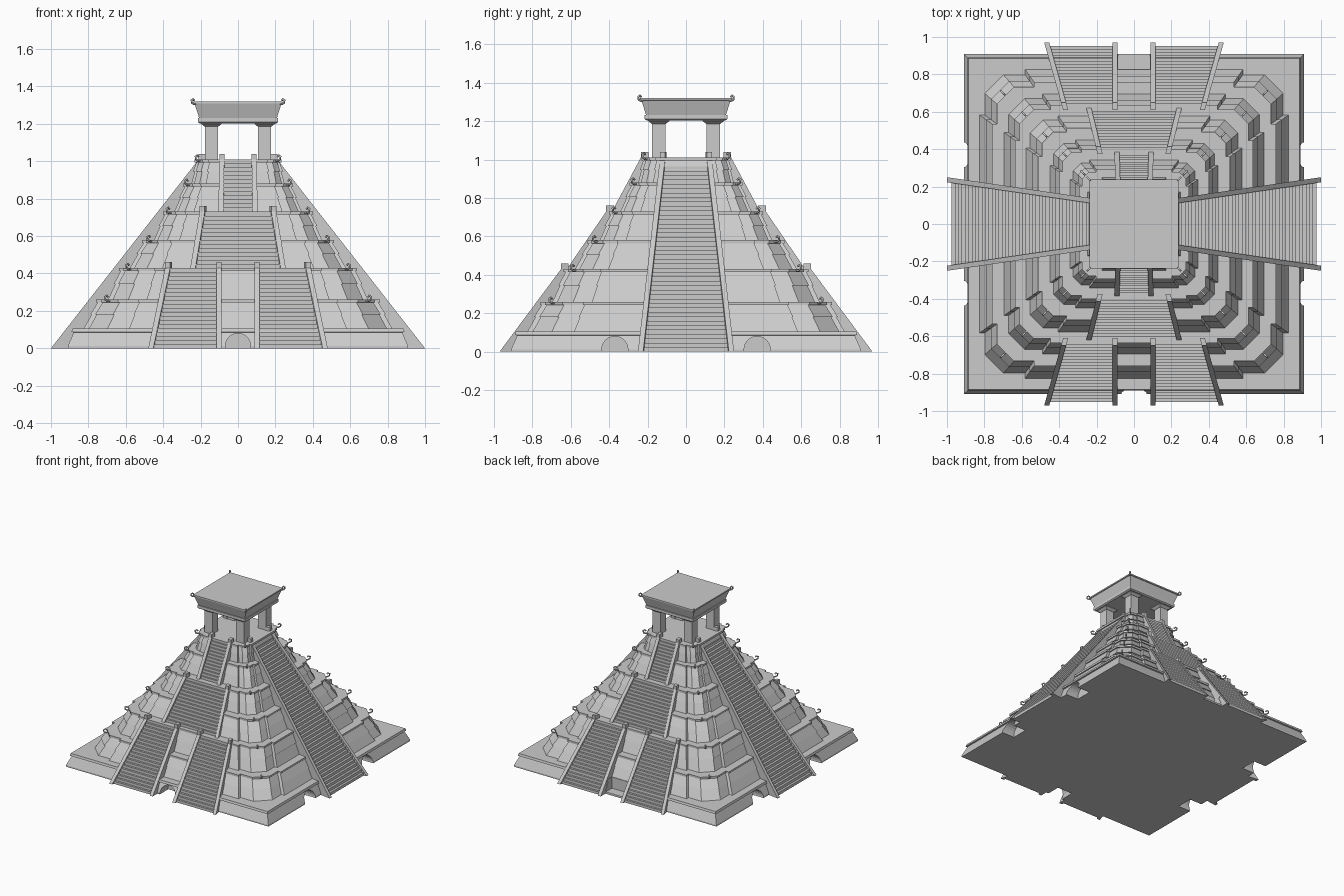
import bpy, bmesh, math
from mathutils import Matrix, Vector

if "Cube" in bpy.data.objects:
    bpy.data.objects.remove(bpy.data.objects["Cube"])


def finish(name, bm):
    bmesh.ops.recalc_face_normals(bm, faces=bm.faces)
    me = bpy.data.meshes.new(name)
    bm.to_mesh(me)
    bm.free()
    ob = bpy.data.objects.new(name, me)
    bpy.context.collection.objects.link(ob)
    return ob


def loft(name, rings):
    bm = bmesh.new()
    vs = [[bm.verts.new(p) for p in r] for r in rings]
    for a, b in zip(vs, vs[1:]):
        for i in range(len(a)):
            j = (i + 1) % len(a)
            bm.faces.new((a[i], a[j], b[j], b[i]))
    bm.faces.new(vs[0][::-1])
    bm.faces.new(vs[-1])
    return finish(name, bm)


def square(r, z, x=0, y=0):
    return [(x + a * r, y + b * r, z) for a, b in ((1, -1), (1, 1), (-1, 1), (-1, -1))]


def plan(r, z):
    # stepped square with chamfered corners and projecting centre walls
    s, c, p = .73 * r, .125 * r, .008 + .025 * r
    q = [(r + p, -s), (r + p, s), (r, s), (r, r - c), (r - c, r), (s, r)]
    out = []
    for k in range(4):
        m = Matrix.Rotation(k * math.pi / 2, 3, 'Z')
        out += [m @ Vector((x, y, z)) for x, y in q]
    return out


def slab(name, prof, d0, d1, left, right, turn):
    # side profile (distance, height) given a width that tapers with distance
    m = Matrix.Rotation(turn, 3, 'Z')

    def ring(edge):
        pts = []
        for d, z in prof:
            t = (d0 - d) / (d0 - d1)
            pts.append(m @ Vector((edge[0] + (edge[1] - edge[0]) * t, -d, z)))
        return pts
    return loft(name, [ring(left), ring(right)])


def stair(name, d0, d1, z0, z1, left, right, n, turn, inset=.018, w=.027):
    a, b = d0 - inset, d1 - inset
    run, rise = (a - b) / n, (z1 - z0) / n
    prof = []
    for i in range(n):
        prof += [(a - i * run, z0 + i * rise), (a - i * run, z0 + (i + 1) * rise)]
    back = d1 - .05
    prof += [(back, z1), (back, z0)]
    slab(name + "_steps", prof, d0, d1, left, right, turn)
    rail = [(d0, z0), (d1, z1), (d1, z1 + .03), (d1 - .04, z1 + .03), (d1 - .04, z0)]
    slab(name + "_left_rail", rail, d0, d1, left, [v + w for v in left], turn)
    slab(name + "_right_rail", rail, d0, d1, [v - w for v in right], right, turn)


def hook(name, r, z, k, size=.03):
    # curled ornament pointing out along a diagonal
    cu = bpy.data.curves.new(name, 'CURVE')
    cu.dimensions = '3D'
    cu.bevel_depth = .0055
    cu.bevel_resolution = 1
    cu.use_fill_caps = True
    path = [(-.8, -.2), (.4, -.3), (1.1, 0), (1.2, .6), (.7, .85), (.35, .55)]
    sp = cu.splines.new('POLY')
    sp.points.add(len(path) - 1)
    ang = math.pi / 4 + k * math.pi / 2
    for p, (u, v) in zip(sp.points, path):
        d = r * math.sqrt(2) + u * size
        p.co = (d * math.cos(ang), d * math.sin(ang), z + v * size, 1)
    bpy.context.collection.objects.link(bpy.data.objects.new(name, cu))


# base platform with battered walls and a cornice
base = loft("base_platform", [square(.91, 0), square(.91, .012), square(.878, .085),
                              square(.89, .087), square(.885, .105)])

# arched recesses (front and both sides) and the open bay at the back
cutters = []
for x, y, side in ((0, -.9, 0), (.9, .37, 1), (.9, -.37, 1), (-.9, .37, 1), (-.9, -.37, 1)):
    rot = (0, math.pi / 2, 0) if side else (math.pi / 2, 0, 0)
    bpy.ops.mesh.primitive_cylinder_add(vertices=24, radius=.068, depth=.2,
                                        location=(x, y, .012), rotation=rot)
    cutters.append(bpy.context.object)
bpy.ops.mesh.primitive_cube_add(size=1, location=(0, .92, .11))
bpy.context.object.scale = (.17, .18, .19)
cutters.append(bpy.context.object)
for c in cutters:
    c.hide_render = True
    mod = base.modifiers.new("cut", 'BOOLEAN')
    mod.operation = 'DIFFERENCE'
    mod.solver = 'EXACT'
    mod.object = c
    bpy.context.view_layer.objects.active = base
    bpy.ops.object.modifier_apply(modifier=mod.name)
for c in cutters:
    bpy.data.objects.remove(c)

# six stepped tiers
levels = [.10, .26, .43, .58, .73, .88, 1.01]
radii = [(.80, .72), (.67, .60), (.555, .48), (.43, .37), (.325, .265), (.235, .205)]
for i, (r0, r1) in enumerate(radii):
    z0, z1 = levels[i], levels[i + 1]
    zm, rm = z0 + .5 * (z1 - z0), r0 + .55 * (r1 - r0)
    loft(f"tier_{i + 1}", [plan(r0, z0 - .01), plan(r0, z0), plan(rm, zm), plan(rm + .008, zm),
                           plan(r1 + .004, z1 - .016), plan(r1 + .013, z1 - .016),
                           plan(r1 + .013, z1)])
    for k in range(4):
        hook(f"tier_{i + 1}_hook_{k}", r1 * .94 + .012, z1, k, .026)

# long side stairs
for nm, turn in (("right_side", math.pi / 2), ("left_side", -math.pi / 2)):
    stair(nm + "_stair", 1.0, .21, 0, 1.01, (-.25, -.135), (.25, .135), 44, turn, .025)

# front and back stair flights
for nm, turn in (("front", 0), ("back", math.pi)):
    stair(nm + "_lower_stair_a", .97, .65, 0, .43, (-.48, -.39), (-.088, -.088), 20, turn)
    stair(nm + "_lower_stair_b", .97, .65, 0, .43, (.088, .088), (.48, .39), 20, turn)
    stair(nm + "_middle_stair", .62, .415, .43, .73, (-.255, -.205), (.255, .205), 14, turn)
    stair(nm + "_upper_stair", .385, .235, .73, 1.01, (-.105, -.1), (.105, .1), 13, turn)

# temple pillars with bracket capitals
for i, (sx, sy) in enumerate(((1, 1), (-1, 1), (-1, -1), (1, -1))):
    x, y = sx * .142, sy * .142
    loft(f"pillar_{i}", [square(.035, 1.0, x, y), square(.035, 1.2, x, y)])
    loft(f"capital_{i}", [square(.036, 1.185, x, y), square(.055, 1.2, x, y),
                          square(.055, 1.21, x, y)])
    hook(f"roof_hook_{i}", .228, 1.312, i, .024)

# flared roof
loft("roof", [square(.205, 1.203), square(.215, 1.21), square(.215, 1.232), square(.208, 1.232),
              square(.232, 1.308), square(.238, 1.31), square(.238, 1.32)])
